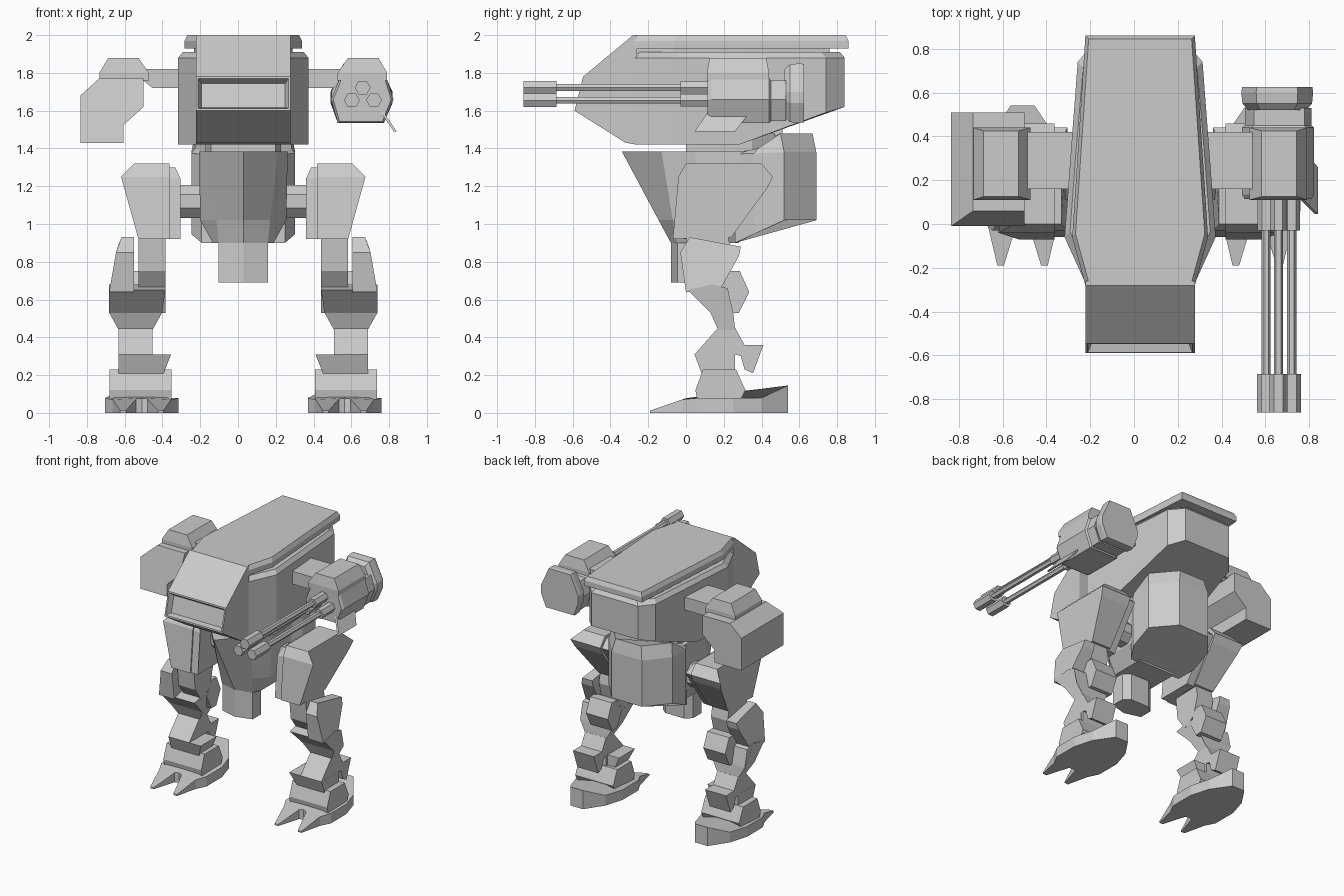
import bpy, bmesh, math

if "Cube" in bpy.data.objects:
    bpy.data.objects.remove(bpy.data.objects["Cube"])

CX = 0.028  # body centre line


def at(f, t):
    """Constant, or piecewise-linear list of (t, value)."""
    if not isinstance(f, list):
        return f
    if t <= f[0][0]:
        return f[0][1]
    for (a, u), (b, v) in zip(f, f[1:]):
        if t <= b:
            return u + (v - u) * (t - a) / (b - a)
    return f[-1][1]


def loft(name, rings, detail=None):
    bm = bmesh.new()
    vs = [[bm.verts.new(p) for p in r] for r in rings]
    n = len(vs[0])
    for a, b in zip(vs, vs[1:]):
        for i in range(n):
            j = (i + 1) % n
            bm.faces.new((a[i], a[j], b[j], b[i]))
    bm.faces.new(vs[0][::-1])
    bm.faces.new(vs[-1])
    bmesh.ops.recalc_face_normals(bm, faces=bm.faces[:])
    if detail:
        detail(bm)
    me = bpy.data.meshes.new(name)
    bm.to_mesh(me)
    bm.free()
    ob = bpy.data.objects.new(name, me)
    bpy.context.collection.objects.link(ob)
    return ob


def side(name, yz, x0, x1, s=1, detail=None):
    """Side profile extruded across x; x limits may vary with height."""
    return loft(name, [[(CX + s * at(x, z), y, z) for y, z in yz] for x in (x0, x1)], detail)


def front(name, xz, ys, s=1):
    """Front profile lofted along y; ys = (y, scale) about the profile centre."""
    mx = (min(p[0] for p in xz) + max(p[0] for p in xz)) / 2
    mz = (min(p[1] for p in xz) + max(p[1] for p in xz)) / 2
    return loft(name, [[(CX + s * (mx + (x - mx) * k), y, mz + (z - mz) * k) for x, z in xz]
                       for y, k in ys])


def plan(name, half, levels, ox=0):
    """Symmetric plan outline lofted up z; levels = (height, inset)."""
    full = half + [(-x, y) for x, y in half[::-1] if x > 0]
    my = (min(p[1] for p in full) + max(p[1] for p in full)) / 2
    rings = []
    for z, d in levels:
        rings.append([(CX + ox + x - math.copysign(min(d, abs(x)), x),
                       y - math.copysign(d, y - my), at(z, y)) for x, y in full])
    return loft(name, rings)


def rod(name, x, y0, y1, z, r, n=6):
    ring = [(x + r * math.cos(2 * math.pi * i / n), z + r * math.sin(2 * math.pi * i / n))
            for i in range(n)]
    return front(name, ring, [(y0, 1), (y1, 1)])


# Cabin hull, roof plate and neck
plan("cabin_hull", [(.25, -.27), (.345, -.06), (.32, .28), (.285, .74), (.2, .84)],
     [([(-.3, 1.42), (.28, 1.42), (.74, 1.59), (.84, 1.62)], 0), (1.88, 0), (1.91, .025)])
plan("roof_plate", [(.25, -.28), (.31, -.06), (.25, .86)], [(1.93, 0), (1.97, 0), (2.0, .015)])
plan("roof_spacer", [(.22, -.27), (.26, -.06), (.2, .76)], [(1.9, 0), (1.94, 0)])
plan("neck", [(.17, 0), (.2, .1), (.2, .35), (.12, .47)], [(1.34, 0), (1.48, 0)])


# Nose with recessed window
def window(bm):
    face = min(bm.faces, key=lambda f: f.normal.y)
    bmesh.ops.inset_individual(bm, faces=[face], thickness=.016)
    bmesh.ops.inset_individual(bm, faces=[face], thickness=.024, depth=-.04)


side("nose", [(-.28, 2), (-.545, 1.78), (-.59, 1.6), (-.32, 1.43), (-.26, 1.42), (-.26, 2)],
     -.25, .25, 1, window)

# Pelvis: prow-fronted tapered block, lower keel, rear pack and hip axle
hips = []
for z, pts in [(.9, [(0, -.08), (.13, -.05), (.16, .02), (.16, .28)]),
               (1.02, [(0, -.145), (.143, -.07), (.228, .03), (.228, .33)]),
               (1.385, [(0, -.34), (.185, -.13), (.235, .05), (.235, .42)])]:
    hips.append([(CX + x, y, z) for x, y in pts + [(-x, y) for x, y in pts[:0:-1]]])
loft("pelvis", hips)
plan("keel", [(0, -.08), (.13, -.045), (.13, .06), (.08, .1)], [(.69, 0), (.93, 0)])
plan("rear_pack", [(.22, .26), (.275, .36), (.275, .52), (.13, .69)],
     [([(.26, .9), (.52, 1.02)], 0), ([(.26, 1.37), (.52, 1.38)], 0),
      ([(.26, 1.38), (.36, 1.4), (.52, 1.48)], .02)])
loft("hip_axle", [[(CX + x, .2 + .095 * math.cos(math.pi * (i + .5) / 4),
                    1.12 + .095 * math.sin(math.pi * (i + .5) / 4)) for i in range(8)]
                  for x in (-.38, .38)])

for s, tag in ((1, "right"), (-1, "left")):
    # Upper leg
    side(f"{tag}_thigh", [(0, 1.32), (.4, 1.32), (.46, 1.25), (.43, 1.19), (.24, .93),
                          (-.07, .92), (-.04, 1.25)],
         [(1.26, .39), (1.32, .39)], [(.92, .555), (1.25, .647), (1.32, .577)], s)
    side(f"{tag}_thigh_inner_plate", [(0, 1.3), (.38, 1.3), (.44, 1.24), (.22, .92),
                                      (-.06, .92), (-.03, 1.24)],
         [(.92, .332), (1.25, .332), (1.3, .36)], .4, s)
    # Knee
    side(f"{tag}_knee_link", [(0, .95), (.22, .95), (.24, .85), (.2, .7), (.1, .64), (.02, .75)],
         .412, .555, s)
    side(f"{tag}_knee_plate", [(.02, .93), (.29, .88), (.28, .83), (.19, .67), (.13, .64),
                               (0, .64), (-.03, .85)],
         .578, [(.64, .71), (.86, .672), (.93, .645)], s)
    side(f"{tag}_knee_joint", [(.22, .75), (.285, .75), (.335, .64), (.28, .53), (.22, .53),
                               (.165, .64)], .412, .6, s)
    side(f"{tag}_shin_upper", [(.01, .65), (.14, .68), (.22, .66), (.25, .53), (.26, .44),
                               (.17, .44), (.13, .53)],
         [(.44, .48), (.53, .43), (.56, .412)], [(.44, .66), (.53, .71)], s)
    # Lower leg with rear spur and front guard
    side(f"{tag}_shin_lower", [(.17, .45), (.26, .45), (.31, .36), (.37, .36), (.41, .36),
                               (.355, .21), (.31, .23), (.29, .3), (.26, .31), (.26, .19),
                               (.09, .19), (.045, .31)], .48, .66, s)
    side(f"{tag}_shin_guard", [(.045, .31), (.24, .31), (.24, .19), (.09, .19)],
         [(.19, .43), (.31, .382)], .661, s)
    side(f"{tag}_ankle", [(.09, .23), (.265, .23), (.315, .12), (.29, .07), (.06, .07),
                          (.05, .12)], .38, .707, s)
    # Two-toed foot with raised heel
    plan(f"{tag}_foot", [(0, .0), (.03, -.01), (.085, -.19), (.115, -.19), (.155, -.02),
                         (.195, .06), (.195, .25), (.15, .4), (.055, .54)],
         [(0, 0), ([(-.19, .012), (0, .078), (.4, .08), (.54, .145)], 0)], s * .537)
    # Shoulder arm and cap
    front(f"{tag}_shoulder_arm", [(.3, 1.82), (.53, 1.82), (.53, 1.76), (.48, 1.72), (.3, 1.72)],
          [(.16, 1), (.42, 1)], s)
    loft(f"{tag}_shoulder_cap", [
        [(CX + s * x, y, z) for x, y in ((x0, y0), (x1, y0), (x1, y1), (x0, y1))]
        for z, x0, x1, y0, y1 in ((1.76, .5, .762, .11, .44), (1.8, .5, .762, .11, .44),
                                  (1.88, .555, .715, .125, .425))])

# Right gun: body, flared rear, fin and barrel cluster
gun = [(.51, 1.77), (.76, 1.77), (.795, 1.66), (.745, 1.535), (.5, 1.535), (.465, 1.66)]
front("gun_body", gun, [(.115, .93), (.135, 1), (.44, 1), (.45, .92), (.53, .92)])
front("gun_rear_flare", [(.53, 1.85), (.72, 1.85), (.79, 1.7), (.79, 1.64), (.745, 1.535),
                         (.5, 1.535), (.462, 1.64), (.462, 1.7)],
      [(.52, .8), (.55, .97), (.6, 1), (.625, .98)])
loft("gun_fin", [[(.75 + d, .12, 1.6), (.75 + d, .345, 1.6), (.825 + d, .26, 1.49),
                  (.825 + d, .045, 1.49)] for d in (0, .015)])
for i, (x, z) in enumerate(((.632, 1.722), (.575, 1.655), (.692, 1.655))):
    rod(f"gun_barrel_{i}", x, -.75, .15, z, .021)
    rod(f"gun_sleeve_{i}", x, -.03, .15, z, .038)
    rod(f"gun_muzzle_{i}", x, -.86, -.685, z, .042)

# Left pod with sloped upper front edge
pod = [(-.835, 1.68), (-.735, 1.77), (-.5, 1.77), (-.5, 1.62), (-.605, 1.525),
       (-.605, 1.43), (-.835, 1.43)]
loft("left_pod", [[(x, .06 if z > 1.7 else -.01, z) for x, z in pod],
                  [(x, .51, z) for x, z in pod]])
